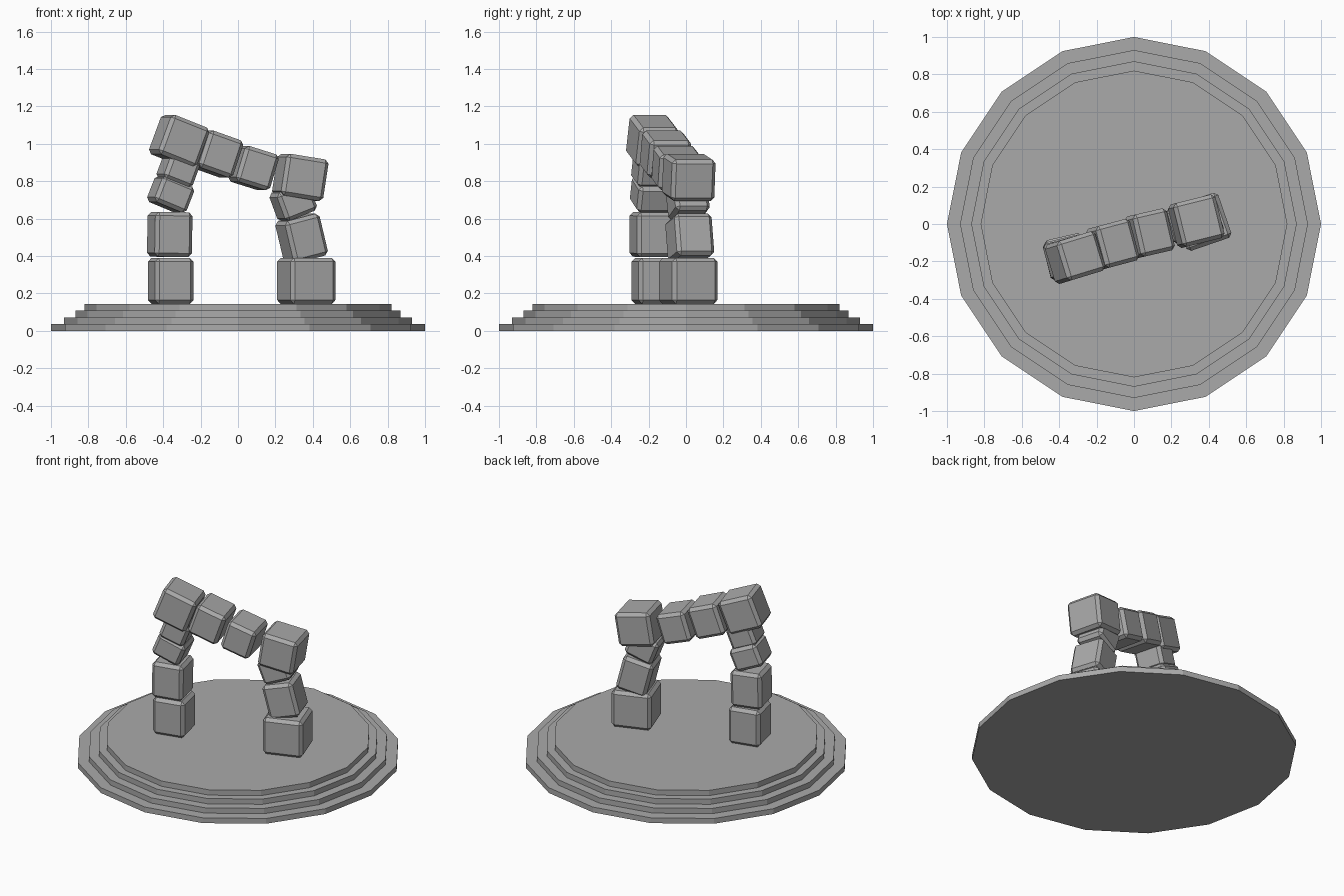
import bpy
from math import radians

# Remove the default cube
cube = bpy.data.objects.get("Cube")
if cube:
    bpy.data.objects.remove(cube, do_unlink=True)

# Single stone colour
stone = bpy.data.materials.new("grey stone")
stone.use_nodes = True
colour = (0.4, 0.4, 0.4, 1)
stone.diffuse_color = colour
shader = next(n for n in stone.node_tree.nodes if n.type == "BSDF_PRINCIPLED")
shader.inputs["Base Color"].default_value = colour


def finish(obj, name):
    obj.name = name
    obj.data.name = name
    obj.data.materials.append(stone)
    return obj


def tier(name, radius, bottom, top):
    """One flat sixteen-sided step of the plinth."""
    bpy.ops.mesh.primitive_cylinder_add(
        vertices=16, radius=radius, depth=top - bottom,
        location=(0, 0, (bottom + top) / 2))
    return finish(bpy.context.object, name)


def block(name, centre, size, tilt, yaw):
    """Chamfered stone block, tilted along the arch and turned about z."""
    bpy.ops.mesh.primitive_cube_add(size=1, location=centre)
    obj = finish(bpy.context.object, name)
    for vertex in obj.data.vertices:
        for axis in range(3):
            vertex.co[axis] *= size[axis]
    obj.rotation_euler = (0, radians(tilt), radians(yaw))
    chamfer = obj.modifiers.new("chamfer", "BEVEL")
    chamfer.width = 0.02
    chamfer.segments = 1
    chamfer.limit_method = "ANGLE"
    return obj


# Stepped plinth
step = 0.036
for level, radius in enumerate((1, 0.93, 0.87, 0.82)):
    tier(f"plinth_step_{level + 1}", radius, level * step, (level + 1) * step)

# Right leg, from the plinth upwards
block("right_leg_foot", (-0.36, -0.17, 0.267), (0.21, 0.21, 0.246), 0, 13)
block("right_leg_lower", (-0.365, -0.18, 0.515), (0.205, 0.21, 0.24), 1, 14)
block("right_leg_middle", (-0.36, -0.18, 0.73), (0.19, 0.2, 0.15), 22, 15)
block("right_leg_upper", (-0.32, -0.18, 0.86), (0.17, 0.19, 0.15), 21, 16)

# Sloping top of the arch
block("lintel_right", (-0.315, -0.18, 1.015), (0.23, 0.22, 0.225), 21, 17)
block("lintel_middle_right", (-0.115, -0.11, 0.945), (0.2, 0.23, 0.21), 19, 15)
block("lintel_middle_left", (0.083, -0.05, 0.87), (0.195, 0.23, 0.2), 17, 13)
block("lintel_left", (0.333, 0.015, 0.82), (0.235, 0.24, 0.225), 9, 14)

# Left leg, from the plinth upwards
block("left_leg_foot", (0.365, 0.012, 0.267), (0.255, 0.255, 0.246), 0, 19)
block("left_leg_lower", (0.34, 0.02, 0.495), (0.2, 0.21, 0.23), -14, 18)
block("left_leg_upper", (0.295, 0.01, 0.69), (0.19, 0.19, 0.16), -21, 16)
